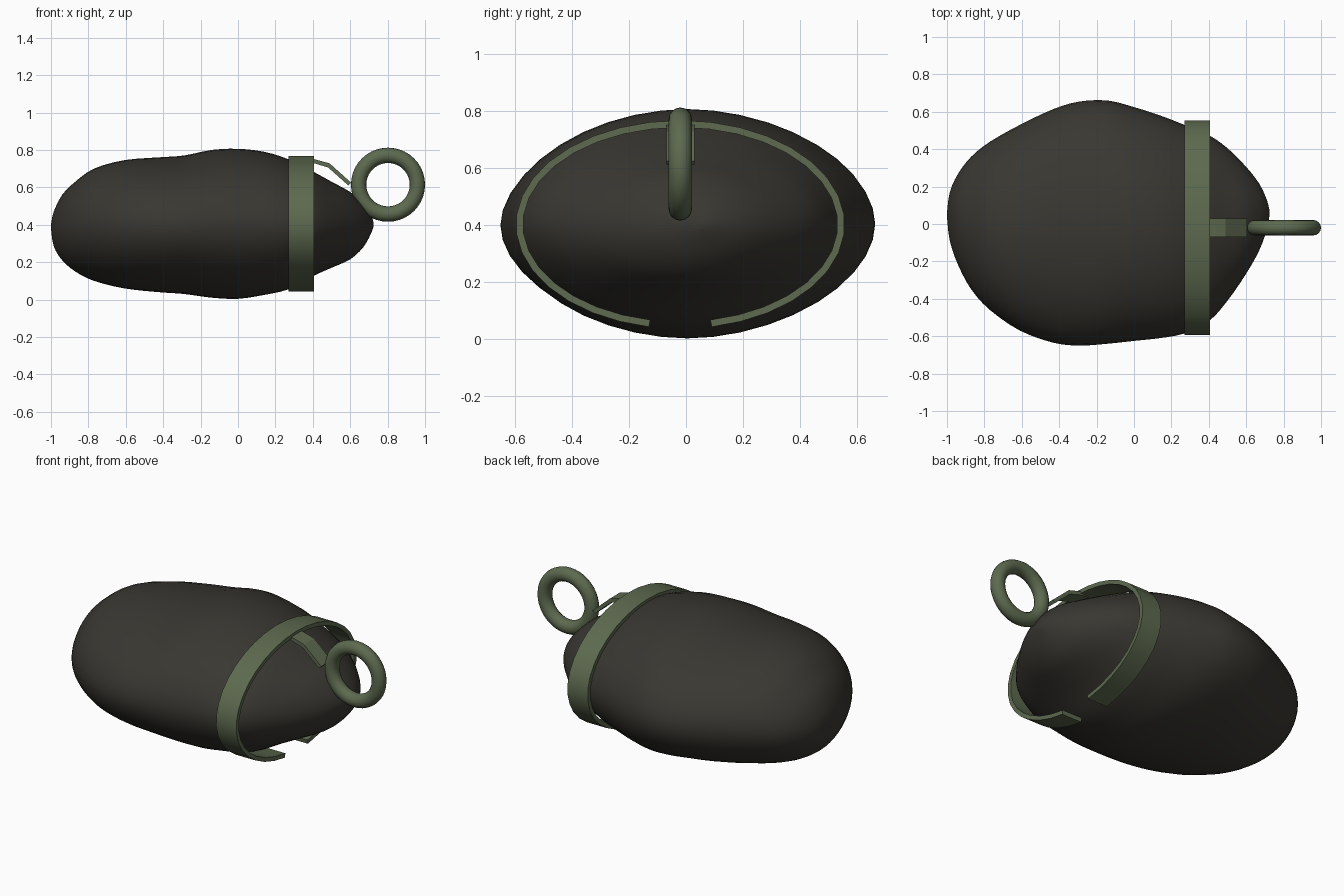
import bpy, bmesh, math
from mathutils import Vector

if "Cube" in bpy.data.objects:
    bpy.data.objects.remove(bpy.data.objects["Cube"], do_unlink=True)


def make_material(name, rgb):
    mat = bpy.data.materials.new(name)
    mat.use_nodes = True
    mat.diffuse_color = (*rgb, 1)
    mat.node_tree.nodes["Principled BSDF"].inputs["Base Color"].default_value = (*rgb, 1)
    return mat


dark_stone = make_material("dark stone", (0.04, 0.038, 0.031))
green_metal = make_material("green metal", (0.11, 0.143, 0.078))


def finish(name, bm, mat, angle):
    bmesh.ops.recalc_face_normals(bm, faces=bm.faces[:])
    mesh = bpy.data.meshes.new(name)
    bm.to_mesh(mesh)
    bm.free()
    mesh.materials.append(mat)
    obj = bpy.data.objects.new(name, mesh)
    bpy.context.collection.objects.link(obj)
    bpy.ops.object.select_all(action='DESELECT')
    obj.select_set(True)
    bpy.context.view_layer.objects.active = obj
    bpy.ops.object.shade_smooth_by_angle(angle=math.radians(angle))
    return obj


def loft(bm, rings, closed=True):
    rows = [[bm.verts.new(p) for p in ring] for ring in rings]
    for a, b in zip(rows, rows[1:]):
        n = len(a)
        for i in range(n if closed else n - 1):
            j = (i + 1) % n
            bm.faces.new((a[i], a[j], b[j], b[i]))
    bm.faces.new(rows[0])
    bm.faces.new(rows[-1])


# Stone: lumpy pebble lofted through x, y min, y max, z min, z max
stations = [
    (-1, .04, .06, .38, .4), (-.985, -.09, .17, .285, .47),
    (-.94, -.22, .27, .21, .56), (-.87, -.35, .36, .15, .63),
    (-.77, -.46, .44, .1, .7), (-.61, -.57, .53, .06, .745),
    (-.43, -.635, .615, .04, .76), (-.29, -.65, .655, .03, .77),
    (-.14, -.64, .66, .01, .8), (0, -.625, .625, .004, .806),
    (.14, -.61, .58, .025, .79), (.27, -.585, .53, .055, .75),
    (.4, -.52, .475, .125, .685), (.5, -.41, .405, .17, .63),
    (.6, -.265, .305, .215, .575), (.67, -.14, .215, .28, .51),
    (.71, -.03, .13, .35, .455), (.725, .05, .07, .39, .41)]


def spline(rows, steps):
    pts = [Vector(r) for r in rows]
    for i in range(len(pts) - 1):
        p0, p1 = pts[max(i - 1, 0)], pts[i]
        p2, p3 = pts[i + 1], pts[min(i + 2, len(pts) - 1)]
        for s in range(steps):
            t = s / steps
            yield (p1 * 2 + (p2 - p0) * t + (p0 * 2 - p1 * 5 + p2 * 4 - p3) * t ** 2
                   + (p1 * 3 - p0 - p2 * 3 + p3) * t ** 3) / 2
    yield pts[-1]


def signed_pow(v, e):
    return math.copysign(abs(v) ** e, v)


def section(row, sides=40, roundness=1.05):
    x, y0, y1, z0, z1 = row
    ring = []
    for k in range(sides):
        a = math.tau * k / sides
        ring.append((x, (y0 + y1) / 2 + (y1 - y0) / 2 * signed_pow(math.cos(a), roundness),
                     (z0 + z1) / 2 + (z1 - z0) / 2 * signed_pow(math.sin(a), roundness)))
    return ring


bm = bmesh.new()
loft(bm, [section(r) for r in spline(stations, 3)])
finish("stone", bm, dark_stone, 60)

# Strap: open oval band with a gap underneath
CY, CZ, RY, RZ, THICK = -.02, .402, .576, .365, .025
gap = math.radians(11)
bm = bmesh.new()
rings = []
for k in range(33):
    a = -math.pi / 2 + gap + (math.tau - 2 * gap) * k / 32
    c, s = math.cos(a), math.sin(a)
    rings.append([(x, CY + (RY - d) * c, CZ + (RZ - d) * s)
                  for x, d in ((.27, 0), (.405, 0), (.405, THICK), (.27, THICK))])
loft(bm, rings)
finish("strap", bm, green_metal, 35)

# Tab: bent plate reaching from the strap to the ring
path = [((.35, .758), (.35, .735)), ((.41, .75), (.41, .728)),
        ((.49, .728), (.482, .706)), ((.605, .625), (.59, .61))]
bm = bmesh.new()
loft(bm, [[(t[0], CY - .049, t[1]), (t[0], CY + .049, t[1]),
           (b[0], CY + .049, b[1]), (b[0], CY - .049, b[1])] for t, b in path])
finish("tab", bm, green_metal, 20)

# Ring: upright loop at the end of the tab
bpy.ops.mesh.primitive_torus_add(major_segments=40, minor_segments=16, major_radius=.157,
                                 minor_radius=.041, location=(.802, CY, .614),
                                 rotation=(math.pi / 2, 0, 0))
ring = bpy.context.object
ring.name = "ring"
ring.data.materials.append(green_metal)
bpy.ops.object.shade_smooth()
